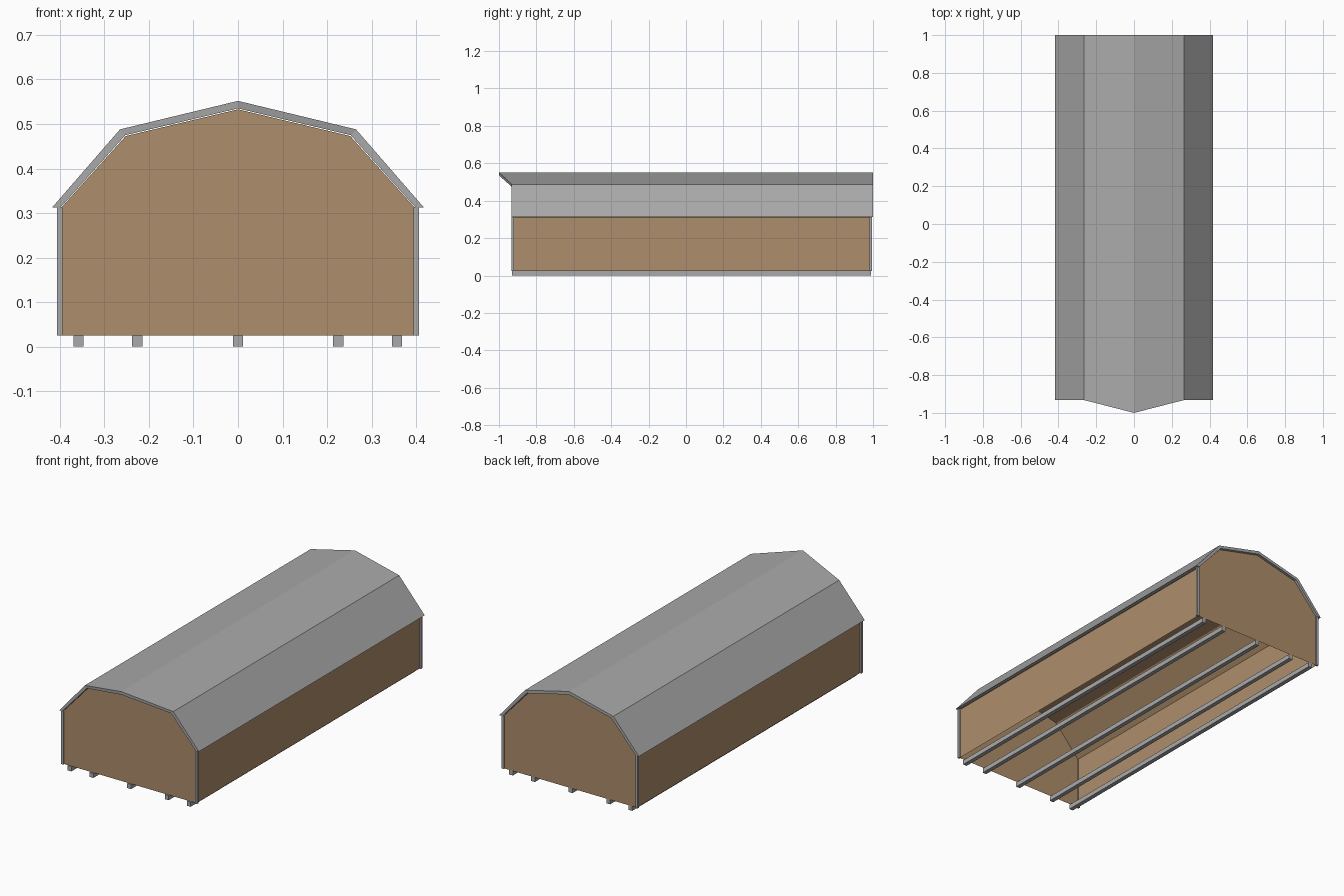
import bpy, bmesh

if "Cube" in bpy.data.objects:
    bpy.data.objects.remove(bpy.data.objects["Cube"])

def material(name, rgb):
    m = bpy.data.materials.new(name)
    m.diffuse_color = (*rgb, 1)
    m.use_nodes = True
    m.node_tree.nodes["Principled BSDF"].inputs["Base Color"].default_value = m.diffuse_color
    return m

TAN = material("tan_siding", (0.42, 0.27, 0.145))
GREY = material("grey_metal", (0.40, 0.40, 0.40))

def finish(name, bm, mat):
    bmesh.ops.recalc_face_normals(bm, faces=bm.faces)
    me = bpy.data.meshes.new(name)
    bm.to_mesh(me)
    bm.free()
    me.materials.append(mat)
    ob = bpy.data.objects.new(name, me)
    bpy.context.collection.objects.link(ob)
    return ob

def prism(name, profile, y0, y1, mat, skip=None, peak_y=None):
    """Extrude an (x, z) profile along y; skip drops one side, peak_y pulls x=0 points forward."""
    bm = bmesh.new()
    front = [bm.verts.new((x, peak_y if peak_y is not None and x == 0 else y0, z)) for x, z in profile]
    back = [bm.verts.new((x, y1, z)) for x, z in profile]
    bm.faces.new(front)
    bm.faces.new(back)
    n = len(profile)
    for i in range(n):
        if i != skip:
            j = (i + 1) % n
            bm.faces.new((front[i], front[j], back[j], back[i]))
    return finish(name, bm, mat)

def box(name, x0, x1, y0, y1, z0, z1, mat):
    prism(name, [(x0, z0), (x1, z0), (x1, z1), (x0, z1)], y0, y1, mat)

def mirrored(half):
    # half profile runs from the right eave to the ridge
    return half + [(-x, z) for x, z in reversed(half[:-1])]

# Gambrel shell: walls, gables and ceiling, open underneath
shell = mirrored([(0.398, 0.025), (0.398, 0.311), (0.252, 0.473), (0, 0.533)])
prism("shed_walls", shell, -0.924, 0.988, TAN, skip=len(shell) - 1)

# Roof slabs, each half with its ridge pulled forward at the front
for side, label in ((1, "right"), (-1, "left")):
    pts = [(0.399, 0.312), (0.418, 0.312), (0.265, 0.488), (0, 0.552), (0, 0.535), (0.253, 0.475)]
    bm = bmesh.new()
    front = [bm.verts.new((side * x, -1.0 if x == 0 else -0.932, z)) for x, z in pts]
    back = [bm.verts.new((side * x, 1.0, z)) for x, z in pts]
    n = len(pts)
    for i in range(n):
        if i != 3:  # no face on the centre joint
            j = (i + 1) % n
            bm.faces.new((front[i], front[j], back[j], back[i]))
    # end caps, one quad per slope
    for ring in (front, back):
        bm.faces.new([ring[k] for k in (0, 1, 2, 5)])
        bm.faces.new([ring[k] for k in (5, 2, 3, 4)])
    finish("roof_" + label, bm, GREY)

# Corner trims
for side, sl in ((1, "right"), (-1, "left")):
    x0, x1 = sorted((side * 0.394, side * 0.407))
    for y0, y1, yl in ((-0.932, -0.919, "front"), (0.982, 0.995, "back")):
        box(f"corner_trim_{yl}_{sl}", x0, x1, y0, y1, 0.025, 0.312, GREY)

# Floor skids
for i, x in enumerate((-0.358, -0.226, 0, 0.225, 0.357)):
    box(f"skid_{i + 1}", x - 0.0115, x + 0.0115, -0.931, 0.988, 0, 0.025, GREY)
